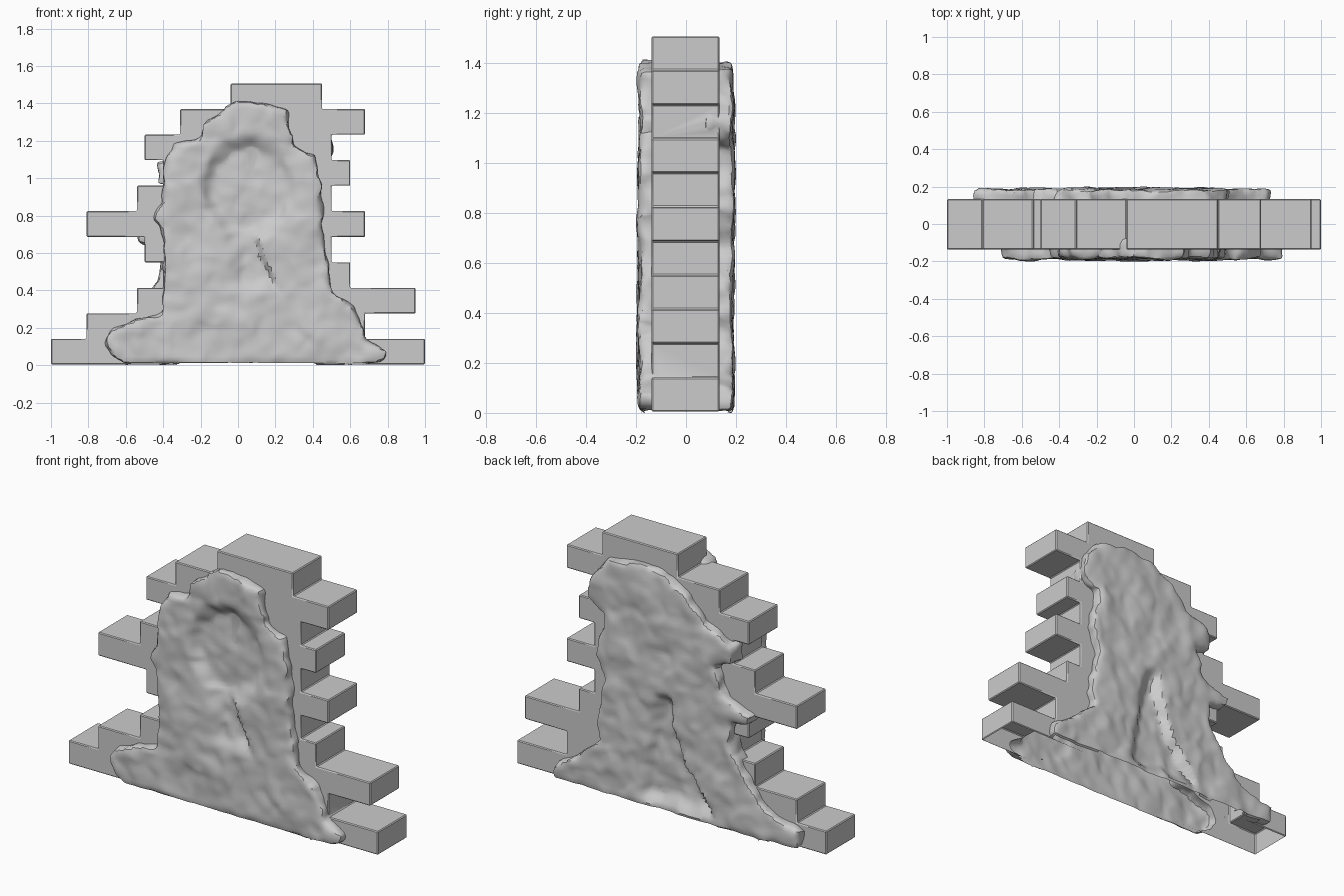
import bpy, bmesh, math
from mathutils import Vector, noise

if "Cube" in bpy.data.objects:
    bpy.data.objects.remove(bpy.data.objects["Cube"])


def extrude_outline(name, pts, y0, y1):
    """Closed solid from an x-z outline, between y0 and y1."""
    bm = bmesh.new()
    face = bm.faces.new([bm.verts.new((x, y0, z)) for x, z in pts])
    ext = bmesh.ops.extrude_face_region(bm, geom=[face])
    vs = [g for g in ext["geom"] if isinstance(g, bmesh.types.BMVert)]
    bmesh.ops.translate(bm, verts=vs, vec=(0, y1 - y0, 0))
    bmesh.ops.recalc_face_normals(bm, faces=bm.faces[:])
    me = bpy.data.meshes.new(name)
    bm.to_mesh(me)
    bm.free()
    ob = bpy.data.objects.new(name, me)
    bpy.context.collection.objects.link(ob)
    return ob


def apply_mod(ob, kind, **props):
    mod = ob.modifiers.new(kind.lower(), kind)
    for key, val in props.items():
        setattr(mod, key, val)
    bpy.context.view_layer.objects.active = ob
    bpy.ops.object.modifier_apply(modifier=mod.name)


def fade(a, b, t):
    t = max(0.0, min(1.0, (t - a) / (b - a)))
    return t * t * (3 - 2 * t)


# arched niche, crack and small hollow on the front
def front_dent(x, z):
    r = math.hypot((x - 0.06) / 0.25, (z - 0.95) / 0.28)
    niche = 0.05 * (1 - fade(0.7, 1.08, r)) * (1 - 0.6 * fade(0.05, 0.3, x))
    edge = 0.05 + (0.75 - z) * 0.5
    crack = 0.04 * (1 - fade(edge - 0.01, edge + 0.02, x)) * fade(edge - 0.22, edge, x)
    crack *= fade(0.38, 0.5, z) * (1 - fade(0.7, 0.82, z))
    hollow = 0.02 * (1 - fade(0.3, 1, math.hypot(x - 0.08, z - 0.5) / 0.12))
    return min(0.05, max(niche, crack, hollow))


# tall triangular hollow on the back
def back_dent(x, z):
    t = (0.7 - z) / 0.6
    left, right = 0.0 - 0.25 * t * t - 0.02, 0.05 + 0.12 * t
    inside = fade(left - 0.015, left + 0.02, x) * (1 - fade(right - 0.06, right + 0.03, x))
    return 0.05 * inside * fade(0.0, 0.08, t) * fade(0.02, 0.12, z)


def plaster(name, pts, side, dent, seed):
    """Lumpy plaster coat on one face of the wall."""
    ob = extrude_outline(name, pts, side * 0.07, side * 0.188)
    apply_mod(ob, 'REMESH', mode='VOXEL', voxel_size=0.02)
    apply_mod(ob, 'SMOOTH', factor=0.5, iterations=5)
    for v in ob.data.vertices:
        x, y, z = v.co
        k = fade(0.11, 0.17, abs(y))
        p = Vector((x, z, seed))
        lump = 0.012 * noise.noise(p * 6) + 0.009 * noise.noise(p * 15)
        v.co.y = side * min(0.2, abs(y) + k * (lump - dent(x, z)))
        v.co.x += 0.02 * noise.noise(Vector((x, y, z + seed)) * 14)
        v.co.z = max(0.003, z + 0.015 * noise.noise(Vector((z, x, y + seed)) * 14) * fade(0, 0.1, z))
    return ob


# stepped brick wall: left and right end of every course
courses = [(-1, 1), (-.81, .68), (-.54, .95), (-.40, .60), (-.50, .50), (-.81, .68),
           (-.54, .50), (-.40, .60), (-.50, .50), (-.31, .68), (-.04, .45)]
h = 1.5 / len(courses)
right, left = [], []
for i, (a, b) in enumerate(courses):
    z0, z1 = 0.008 + i * h, 0.008 + (i + 1) * h
    right += [(b, z0), (b, z1)]
    left += [(a, z0), (a, z1)]
wall = extrude_outline("plastered_brick_wall", right + left[::-1], -0.137, 0.133)
apply_mod(wall, 'BEVEL', width=0.005, segments=1, limit_method='ANGLE')

# plaster coats
front_pts = [(-.72, .13), (-.69, .07), (-.6, .01), (.6, .0), (.79, .025), (.79, .08), (.68, .14),
             (.63, .32), (.50, .38), (.49, .5), (.455, .65), (.46, .8), (.44, 1.0), (.40, 1.12),
             (.30, 1.18), (.26, 1.3), (.28, 1.37), (.15, 1.40), (0, 1.42), (-.06, 1.38),
             (-.18, 1.3), (-.2, 1.21), (-.34, 1.19), (-.39, 1.1), (-.40, .86), (-.46, .81),
             (-.4, .7), (-.4, .28), (-.53, .25), (-.68, .19)]
back_pts = [(.73, .01), (.73, .09), (.6, .16), (.44, .3), (.45, .46), (.40, .65), (.45, .83),
            (.40, 1.06), (.51, 1.11), (.49, 1.27), (.38, 1.38), (.18, 1.41), (0, 1.38),
            (-.12, 1.29), (-.22, 1.18), (-.42, 1.08), (-.42, .97), (-.31, .95), (-.38, .76),
            (-.54, .70), (-.53, .65), (-.41, .64), (-.41, .5), (-.51, .33), (-.64, .17),
            (-.86, .12), (-.85, .02), (-.6, .0)]
coats = [plaster("front_plaster", front_pts, -1, front_dent, 3.1),
         plaster("back_plaster", back_pts, 1, back_dent, 8.7)]

# merge into one shell
for coat in coats:
    apply_mod(wall, 'BOOLEAN', operation='UNION', solver='EXACT', object=coat)
    bpy.data.objects.remove(coat, do_unlink=True)

# open underside, settle on the ground
bm = bmesh.new()
bm.from_mesh(wall.data)
bm.normal_update()
under = [f for f in bm.faces if f.normal.z < -0.8 and f.calc_center_median().z < 0.014]
bmesh.ops.delete(bm, geom=under, context='FACES')
low = min(v.co.z for v in bm.verts)
bmesh.ops.translate(bm, verts=bm.verts[:], vec=(0, 0, -low))
bm.to_mesh(wall.data)
bm.free()

bpy.ops.object.select_all(action='DESELECT')
wall.select_set(True)
bpy.context.view_layer.objects.active = wall
bpy.ops.object.shade_smooth_by_angle(angle=math.radians(35))
